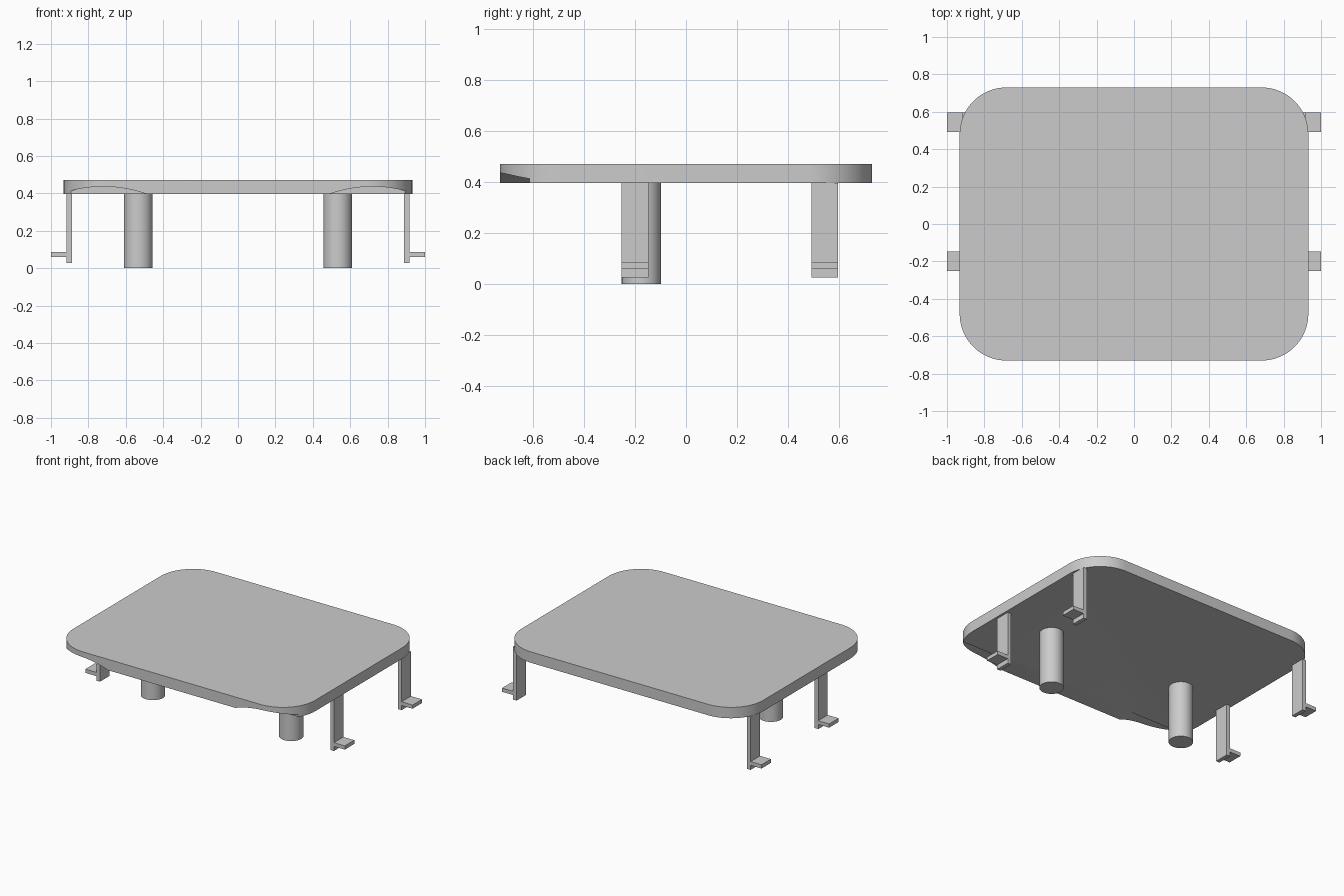
import bpy, bmesh, math

if "Cube" in bpy.data.objects:
    bpy.data.objects.remove(bpy.data.objects["Cube"])

grey = bpy.data.materials.new("plain grey")
grey.use_nodes = True
colour = (0.6, 0.6, 0.6, 1)
grey.diffuse_color = colour
grey.node_tree.nodes["Principled BSDF"].inputs["Base Color"].default_value = colour

PLATE_BOTTOM, PLATE_TOP = 0.396, 0.472


def extrude_profile(name, points, vector):
    """Solid made by sweeping a flat outline along a vector."""
    bm = bmesh.new()
    face = bm.faces.new([bm.verts.new(p) for p in points])
    swept = bmesh.ops.extrude_face_region(bm, geom=[face])["geom"]
    verts = [g for g in swept if isinstance(g, bmesh.types.BMVert)]
    bmesh.ops.translate(bm, verts=verts, vec=vector)
    bmesh.ops.recalc_face_normals(bm, faces=bm.faces)
    mesh = bpy.data.meshes.new(name)
    bm.to_mesh(mesh)
    bm.free()
    mesh.materials.append(grey)
    obj = bpy.data.objects.new(name, mesh)
    bpy.context.collection.objects.link(obj)
    return obj


def select_only(obj):
    bpy.ops.object.select_all(action='DESELECT')
    obj.select_set(True)
    bpy.context.view_layer.objects.active = obj


# Rounded plate
half_x, half_y, radius, steps = 0.932, 0.73, 0.25, 24
outline = []
for quarter, (sx, sy) in enumerate([(1, 1), (-1, 1), (-1, -1), (1, -1)]):
    for i in range(steps + 1):
        a = (quarter + i / steps) * math.pi / 2
        outline.append((sx * (half_x - radius) + radius * math.cos(a),
                        sy * (half_y - radius) + radius * math.sin(a),
                        PLATE_BOTTOM))
plate = extrude_profile("plate", outline, (0, 0, PLATE_TOP - PLATE_BOTTOM))

# Arched finger recesses under the two front corners
for side in (-1, 1):
    bpy.ops.mesh.primitive_cylinder_add(
        vertices=256, radius=0.68, depth=0.2,
        location=(side * 0.72, -0.713, 0.436 - 0.68),
        rotation=(math.pi / 2, 0, 0))
    cutter = bpy.context.object
    cutter.name = "recess_cutter"
    cutter.hide_render = True
    cutter.data.materials.append(grey)
    cut = plate.modifiers.new("recess", 'BOOLEAN')
    cut.operation = 'DIFFERENCE'
    cut.solver = 'EXACT'
    cut.object = cutter
    select_only(plate)
    bpy.ops.object.modifier_apply(modifier=cut.name)
    bpy.data.objects.remove(cutter)
select_only(plate)
bpy.ops.object.shade_smooth_by_angle(angle=math.radians(30))

for side, word in ((-1, "right"), (1, "left")):
    # Round post
    bpy.ops.mesh.primitive_cylinder_add(
        vertices=48, radius=0.077, depth=PLATE_BOTTOM,
        location=(side * 0.533, -0.175, PLATE_BOTTOM / 2))
    post = bpy.context.object
    post.name = word + "_post"
    post.data.materials.append(grey)
    bpy.ops.object.shade_smooth_by_angle(angle=math.radians(30))

    # Clips: thin upright strip with an outward tab
    profile = [(0.888, PLATE_BOTTOM), (0.888, 0.027), (0.916, 0.027),
               (0.916, 0.059), (1.0, 0.059), (1.0, 0.085),
               (0.916, 0.085), (0.916, PLATE_BOTTOM)]
    for place, y in (("front", -0.252), ("back", 0.493)):
        extrude_profile(f"{place}_{word}_clip",
                        [(side * x, y, z) for x, z in profile], (0, 0.104, 0))
